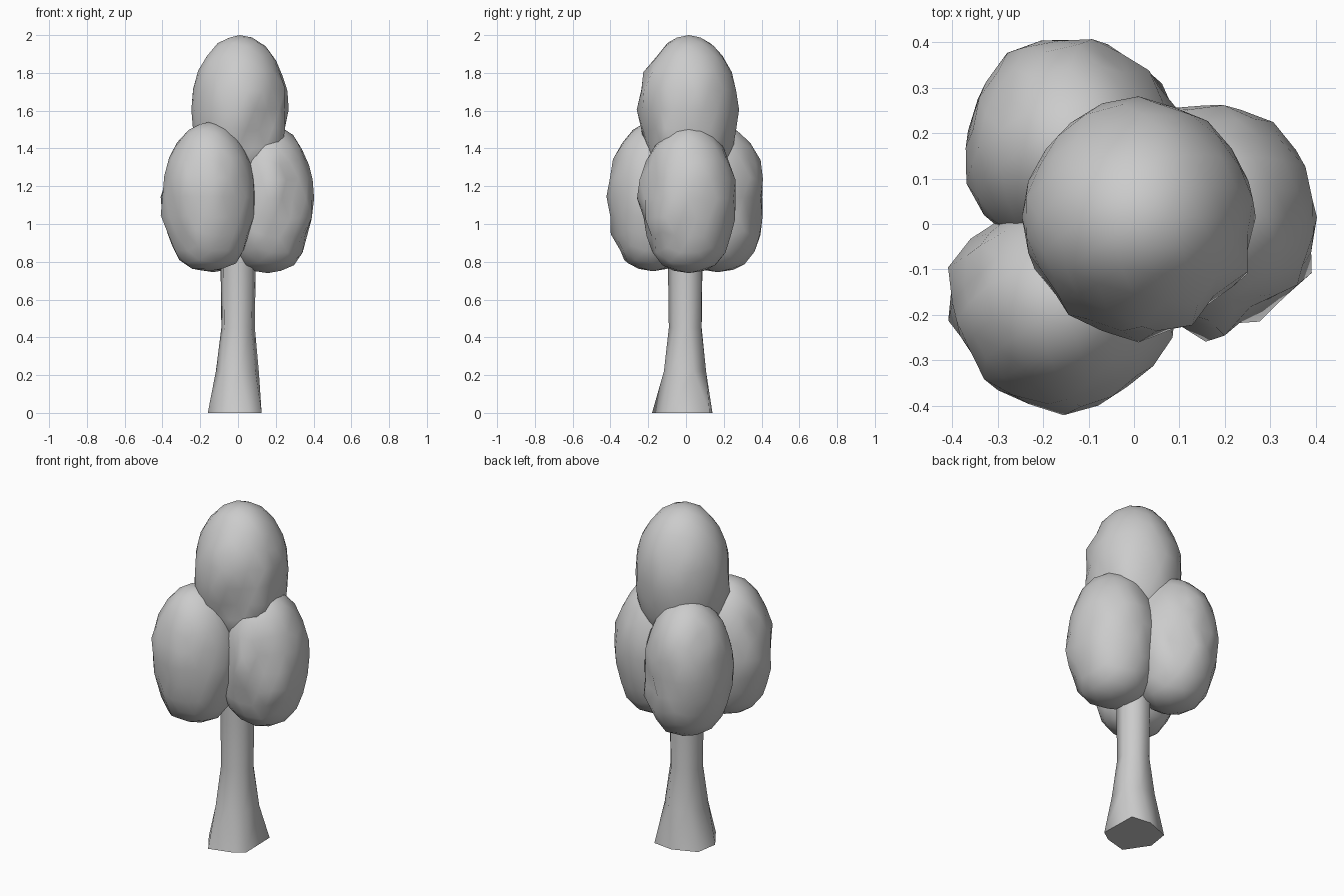
import bpy, bmesh, math
from mathutils import Vector, noise

cube = bpy.data.objects.get("Cube")
if cube:
    bpy.data.objects.remove(cube, do_unlink=True)

# One plain material for the whole tree
grey = bpy.data.materials.new("light grey")
grey.use_nodes = True
colour = (0.6, 0.6, 0.6, 1)
grey.diffuse_color = colour
grey.node_tree.nodes["Principled BSDF"].inputs["Base Color"].default_value = colour


def finish(name, bm, angle):
    bmesh.ops.recalc_face_normals(bm, faces=bm.faces)
    mesh = bpy.data.meshes.new(name)
    bm.to_mesh(mesh)
    bm.free()
    mesh.materials.append(grey)
    obj = bpy.data.objects.new(name, mesh)
    bpy.context.collection.objects.link(obj)
    bpy.ops.object.select_all(action="DESELECT")
    obj.select_set(True)
    bpy.context.view_layer.objects.active = obj
    bpy.ops.object.shade_smooth_by_angle(angle=math.radians(angle))


# Lumpy egg of leaves: rounded top, slightly fuller underside, one knobbly side
def foliage(name, centre, size, lump_side, seed):
    bm = bmesh.new()
    bmesh.ops.create_icosphere(bm, subdivisions=3, radius=1)
    side = Vector(lump_side).normalized()
    for v in bm.verts:
        p = v.co.copy()
        amount = 0.06 + 0.15 * max(0, p.dot(side))
        lump = 1 + amount * noise.noise(p * 4.3 + Vector((seed, 0, 0)))
        fuller = 1 + 0.45 * max(0, -p.z) ** 4
        v.co = Vector((p.x * size[0] * lump * fuller,
                       p.y * size[1] * lump * fuller,
                       p.z * size[2])) + Vector(centre)
    finish(name, bm, 75)


foliage("foliage_front", (-0.155, -0.175, 1.145), (0.245, 0.235, 0.395), (-1, -0.7, 0), 4.3)
foliage("foliage_side", (0.158, 0.015, 1.135), (0.245, 0.25, 0.395), (0.5, -1, 0), 9.7)
foliage("foliage_back", (-0.13, 0.168, 1.14), (0.243, 0.247, 0.395), (0.6, 1, 0), 15.1)
foliage("foliage_top", (0.01, 0.015, 1.605), (0.257, 0.26, 0.395), (0.3, -1, -0.3), 21.9)

# Trunk: uneven flared foot that rounds off as it rises
foot = [Vector(p) for p in ((0.125, -0.10), (0.12, 0.125), (0, 0.14), (-0.14, 0.085),
                            (-0.16, -0.045), (-0.07, -0.18), (0.06, -0.145))]
levels = ((0, 0, 0), (0.22, 0.11, 0.8), (0.45, 0.091, 1), (0.75, 0.095, 1), (1.2, 0.092, 1))
bm = bmesh.new()
rings = []
for z, radius, roundness in levels:
    ring = []
    for i, p in enumerate(foot):
        a = -0.7 + i * math.tau / len(foot)
        circle = Vector((math.cos(a), math.sin(a))) * radius
        q = p.lerp(circle, roundness)
        ring.append(bm.verts.new((q.x, q.y, z)))
    rings.append(ring)
for low, high in zip(rings, rings[1:]):
    for i in range(len(foot)):
        j = (i + 1) % len(foot)
        bm.faces.new((low[i], low[j], high[j], high[i]))
bm.faces.new(rings[0])
bm.faces.new(rings[-1])
finish("trunk", bm, 72)
